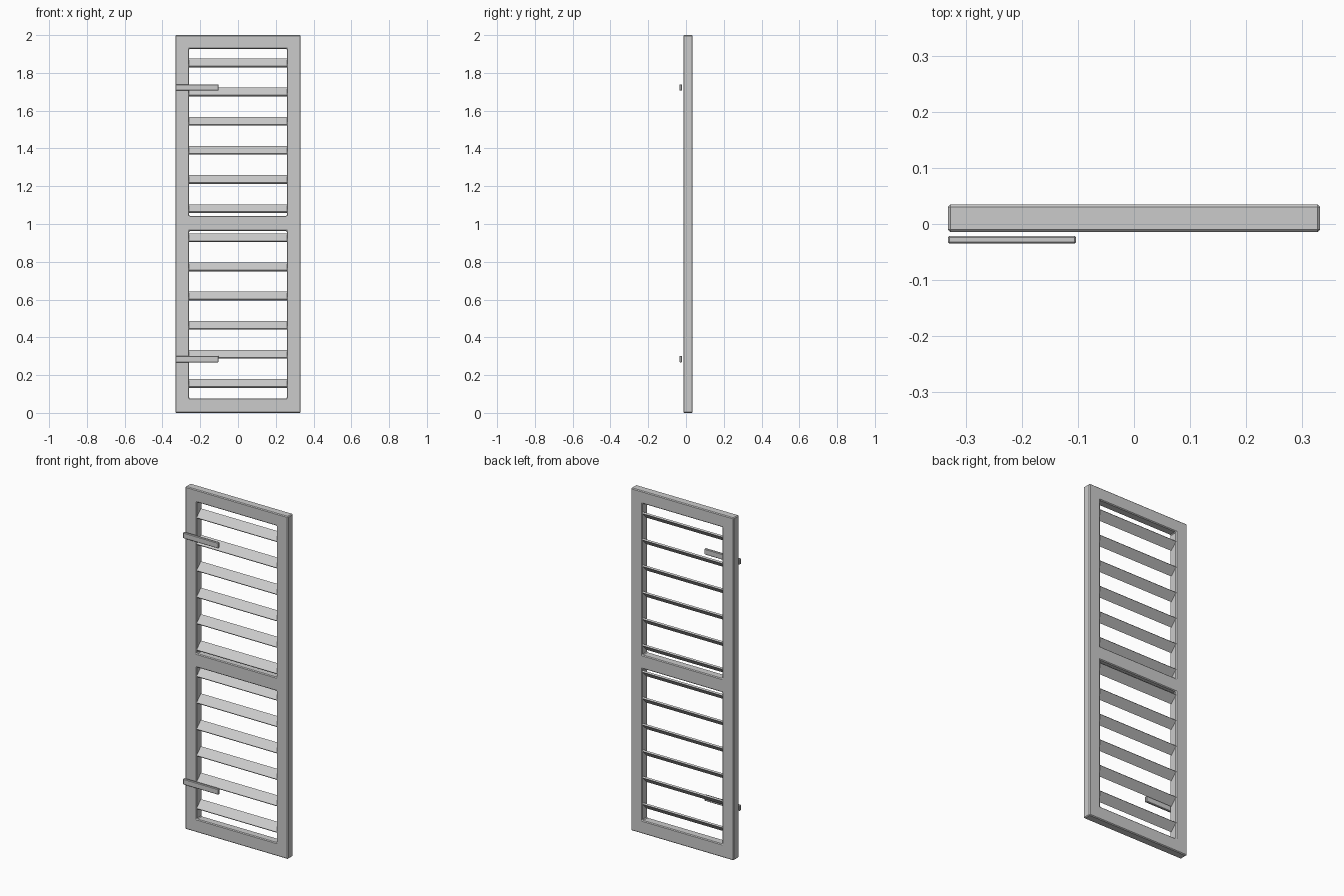
import bpy, bmesh, math

if "Cube" in bpy.data.objects:
    bpy.data.objects.remove(bpy.data.objects["Cube"])


def finish(name, bm, bevel):
    me = bpy.data.meshes.new(name)
    bmesh.ops.recalc_face_normals(bm, faces=bm.faces)
    bm.to_mesh(me)
    bm.free()
    ob = bpy.data.objects.new(name, me)
    bpy.context.collection.objects.link(ob)
    if bevel:
        mod = ob.modifiers.new("edge_chamfer", 'BEVEL')
        mod.width = bevel
        mod.segments = 1
        mod.limit_method = 'ANGLE'
    return ob


def box(name, size, loc, tilt=0.0, bevel=0.0):
    bm = bmesh.new()
    bmesh.ops.create_cube(bm, size=1.0)
    bmesh.ops.scale(bm, vec=size, verts=bm.verts)
    ob = finish(name, bm, bevel)
    ob.location = loc
    ob.rotation_euler.x = tilt
    return ob


Y_FRONT, Y_BACK = -0.014, 0.035
Y_MID = (Y_FRONT + Y_BACK) / 2

# Frame: one solid ladder shape with two openings
xs = [-0.332, -0.2585, 0.2585, 0.332]
zs = [0.0, 0.077, 0.963, 1.043, 1.927, 2.0]
bm = bmesh.new()
grid = [[bm.verts.new((x, Y_FRONT, z)) for x in xs] for z in zs]
for r in range(len(zs) - 1):
    for c in range(len(xs) - 1):
        if c == 1 and r in (1, 3):
            continue
        bm.faces.new((grid[r][c], grid[r][c + 1], grid[r + 1][c + 1], grid[r + 1][c]))
front = bm.faces[:]
ext = bmesh.ops.extrude_face_region(bm, geom=front, use_keep_orig=True)
moved = [g for g in ext["geom"] if isinstance(g, bmesh.types.BMVert)]
bmesh.ops.translate(bm, verts=moved, vec=(0, Y_BACK - Y_FRONT, 0))
finish("shutter_frame", bm, 0.0045)

# Louvre slats, front edge low and back edge high
for i in range(12):
    z = 0.1555 + i * 0.1543
    box(f"slat_{i + 1}", (0.522, 0.056, 0.0095), (0, Y_MID, z), math.radians(45))

# Hinge straps in front of the left stile
for label, z in (("lower", 0.2845), ("upper", 1.7225)):
    box(f"{label}_hinge_strap", (0.229, 0.014, 0.034), (-0.2175, -0.028, z), bevel=0.003)
